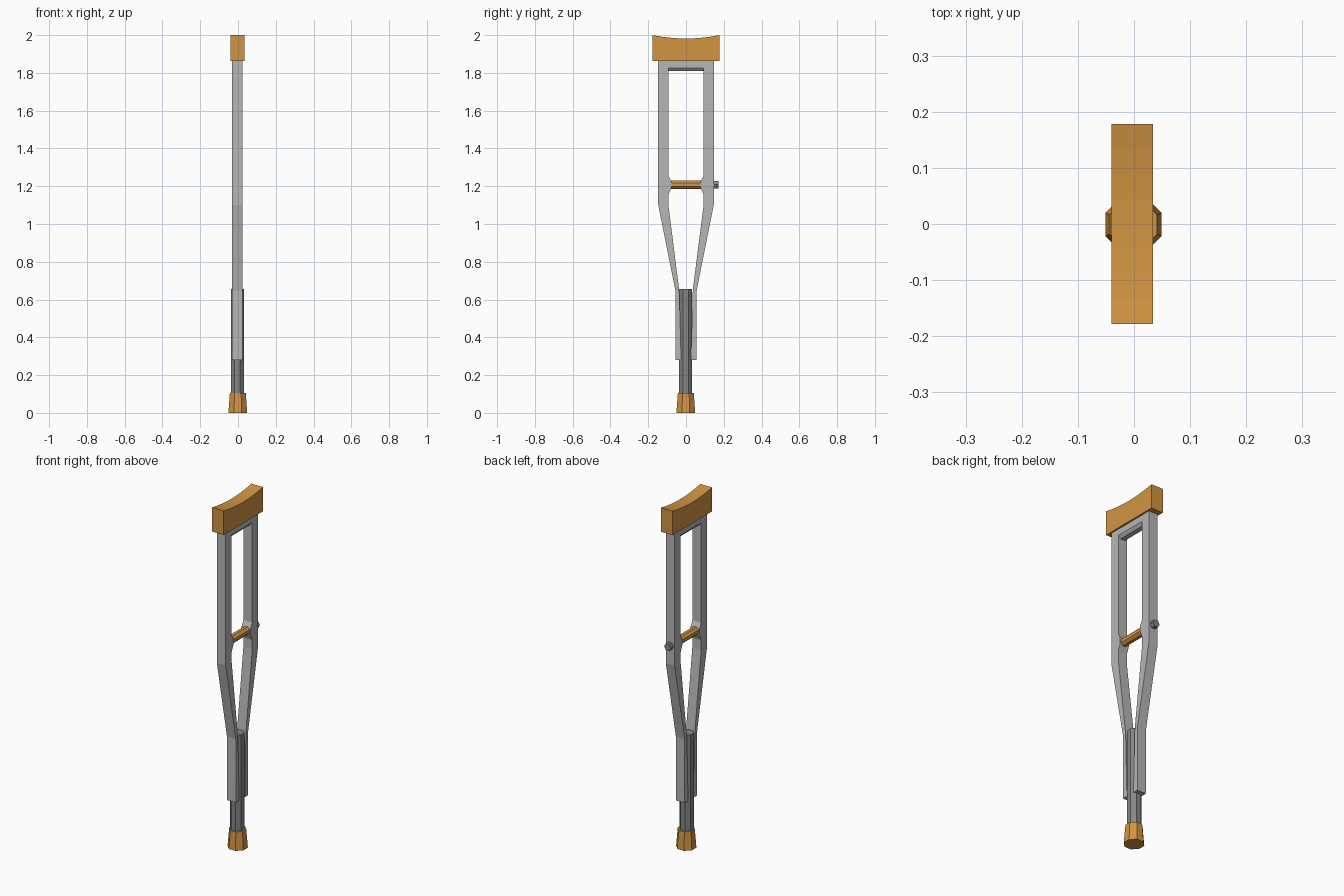
import bpy, bmesh, math

if "Cube" in bpy.data.objects:
    bpy.data.objects.remove(bpy.data.objects["Cube"])

CX = -0.003  # small sideways offset of the frame


def material(name, rgb):
    m = bpy.data.materials.new(name)
    m.diffuse_color = (*rgb, 1)
    m.use_nodes = True
    m.node_tree.nodes["Principled BSDF"].inputs["Base Color"].default_value = m.diffuse_color
    return m


ORANGE = material("orange rubber", (0.64, 0.30, 0.055))
GREY = material("light grey metal", (0.47, 0.47, 0.47))
DARK = material("dark grey metal", (0.24, 0.24, 0.24))


def finish(bm, name, mat):
    bmesh.ops.recalc_face_normals(bm, faces=bm.faces)
    me = bpy.data.meshes.new(name)
    bm.to_mesh(me)
    bm.free()
    me.materials.append(mat)
    ob = bpy.data.objects.new(name, me)
    bpy.context.collection.objects.link(ob)
    return ob


def extrude_yz(name, pts, x0, x1, mat):
    """Extrude a side profile of (y, z) points from x0 to x1."""
    bm = bmesh.new()
    face = bm.faces.new([bm.verts.new((x0, y, z)) for y, z in pts])
    new = bmesh.ops.extrude_face_region(bm, geom=[face])["geom"]
    bmesh.ops.translate(bm, vec=(x1 - x0, 0, 0),
                        verts=[v for v in new if isinstance(v, bmesh.types.BMVert)])
    return finish(bm, name, mat)


def prism(name, loc, r1, r2, length, sides, mat, along_y=False):
    """Tapered prism with flats facing the axes; r1, r2 are flat radii."""
    k = 1 / math.cos(math.pi / sides)
    bpy.ops.mesh.primitive_cone_add(vertices=sides, radius1=r1 * k, radius2=r2 * k,
                                    depth=length, location=loc)
    ob = bpy.context.object
    ob.name = name
    turn = math.pi / sides
    for v in ob.data.vertices:
        x, y, z = v.co
        x, y = (x * math.cos(turn) - y * math.sin(turn),
                x * math.sin(turn) + y * math.cos(turn))
        v.co = (x, z, -y) if along_y else (x, y, z)
    ob.data.materials.append(mat)
    return ob


# underarm pad with a dished top
N = 8
top = []
for i in range(N + 1):
    t = 1 - 2 * i / N
    top.append((0.178 * t, 1.982 + 0.018 * t * t))
extrude_yz("underarm_pad", [(-0.178, 1.862), (0.178, 1.862)] + top,
           -0.040, 0.034, ORANGE)

# side rails, bent inwards below the grip, with a swelling at the grip
rail = [(0.147, 1.865), (0.147, 1.10), (0.056, 0.645), (0.056, 0.28),
        (0.026, 0.28), (0.036, 0.65), (0.093, 1.10), (0.093, 1.155),
        (0.085, 1.175), (0.078, 1.19), (0.078, 1.225), (0.085, 1.238),
        (0.093, 1.255), (0.093, 1.865)]
for side, s in (("back", 1), ("front", -1)):
    extrude_yz(side + "_rail", [(s * y, z) for y, z in rail],
               CX - 0.028, CX + 0.028, GREY)

# top crossbar with chamfered underside
bm = bmesh.new()
section = [(-0.027, 1.865), (0.027, 1.865), (0.027, 1.826),
           (0.014, 1.810), (-0.014, 1.810), (-0.027, 1.826)]
ends = [[bm.verts.new((CX + x, y, z)) for x, z in section] for y in (-0.095, 0.095)]
for ring in ends:
    bm.faces.new(ring)
for i in range(6):
    j = (i + 1) % 6
    bm.faces.new((ends[0][i], ends[0][j], ends[1][j], ends[1][i]))
finish(bm, "top_crossbar", GREY)

# hand grip and its bolt head
prism("hand_grip", (CX, 0, 1.208), 0.022, 0.022, 0.17, 8, ORANGE, True)
prism("grip_bolt", (CX, 0.157, 1.208), 0.019, 0.019, 0.028, 6, DARK, True)

# centre post and rubber foot
prism("centre_post", (CX, -0.002, 0.3675), 0.035, 0.035, 0.575, 8, DARK)
prism("rubber_foot", (-0.001, -0.001, 0.0525), 0.050, 0.042, 0.105, 8, ORANGE)
